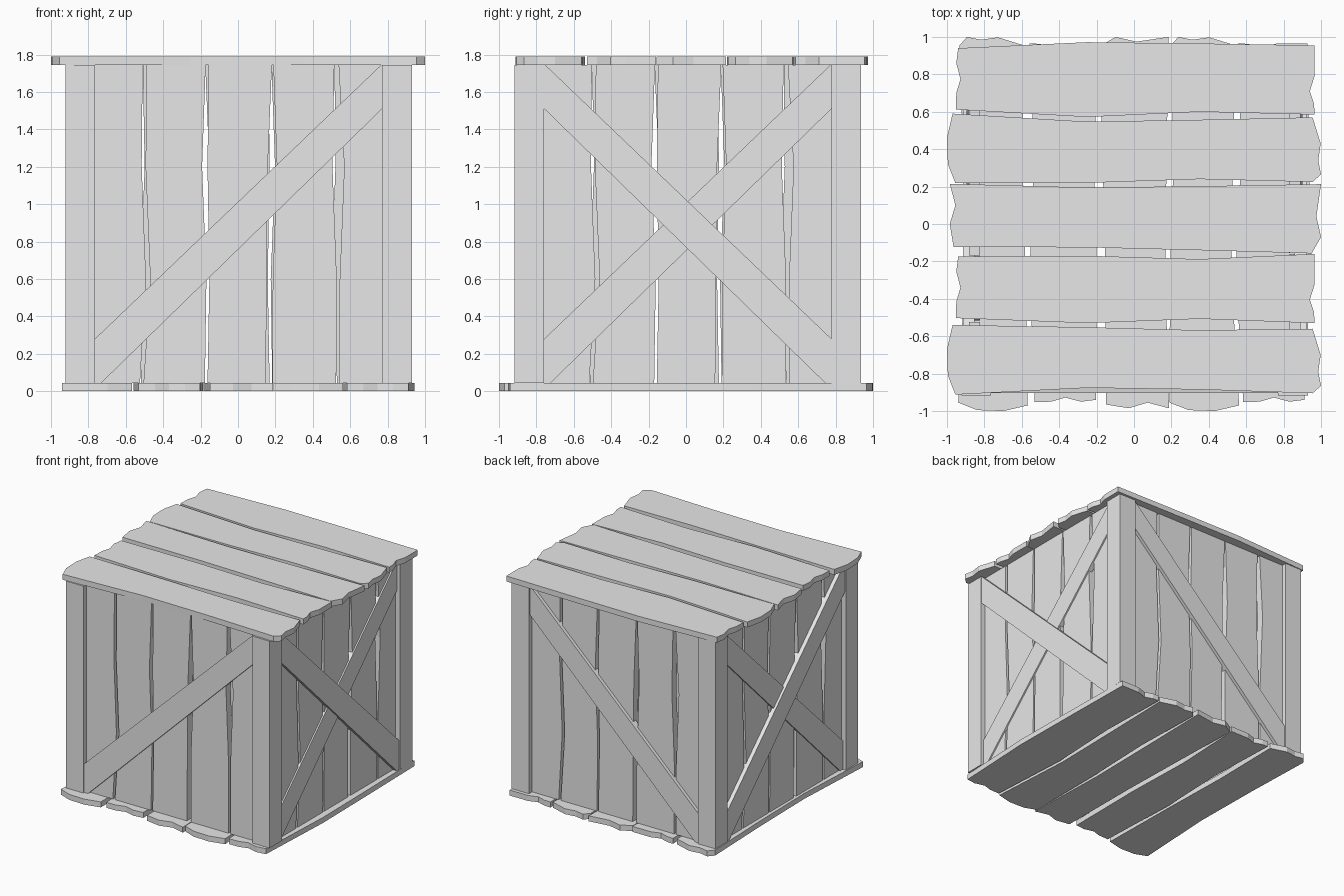
import bpy, bmesh
from mathutils import Matrix, Vector

if "Cube" in bpy.data.objects:
    bpy.data.objects.remove(bpy.data.objects["Cube"])

wood = bpy.data.materials.new("pale grey wood")
wood.diffuse_color = (0.8, 0.8, 0.8, 1)
wood.use_nodes = True
wood.node_tree.nodes["Principled BSDF"].inputs["Base Color"].default_value = wood.diffuse_color

Z0, Z1 = 0.045, 1.745      # wall bottom and top
H = 0.926                  # half width of the body
CENTRE = Matrix.Translation((0.003, 0.01, 0))


def prism(name, outline, to3d, d0, d1):
    """Extrude a 2D outline between two depths; to3d maps (a, b, depth) to space."""
    bm = bmesh.new()
    near = [bm.verts.new(to3d(a, b, d0)) for a, b in outline]
    far = [bm.verts.new(to3d(a, b, d1)) for a, b in outline]
    bm.faces.new(near)
    bm.faces.new(far[::-1])
    n = len(outline)
    for i in range(n):
        j = (i + 1) % n
        bm.faces.new((near[i], far[i], far[j], near[j]))
    bmesh.ops.recalc_face_normals(bm, faces=bm.faces)
    mesh = bpy.data.meshes.new(name)
    bm.to_mesh(mesh)
    bm.free()
    mesh.materials.append(wood)
    obj = bpy.data.objects.new(name, mesh)
    bpy.context.collection.objects.link(obj)
    return obj


# Corner posts
POST = 0.158
for sx in (-1, 1):
    for sy in (-1, 1):
        a, b = sx * H, sx * (H - POST)
        c, d = sy * H, sy * (H - POST)
        prism("corner_post", [(a, c), (b, c), (b, d), (a, d)],
              lambda x, y, z: CENTRE @ Vector((x, y, z)), Z0, Z1)

# Wall planks: each gap is (left edge, right edge) at four heights
LEVELS = (Z0, 0.6, 1.2, Z1)
GAPS = [
    ((-0.527, -0.508), (-0.495, -0.472), (-0.518, -0.497), (-0.513, -0.492)),
    ((-0.180, -0.166), (-0.172, -0.156), (-0.195, -0.166), (-0.176, -0.160)),
    ((0.146, 0.181), (0.150, 0.183), (0.156, 0.205), (0.178, 0.186)),
    ((0.522, 0.540), (0.525, 0.541), (0.502, 0.565), (0.512, 0.535)),
]
EDGE = 0.80
LEFT = [(-EDGE, -EDGE)] * 4
RIGHT = [(EDGE, EDGE)] * 4
BOUNDS = [LEFT] + GAPS + [RIGHT]

# Diagonal brace outline, rising to the right; sign -1 mirrors it
W = H - POST
BRACE = [(-W, Z0), (-W + 0.035, Z0), (W, 1.51), (W, Z1), (W - 0.005, Z1), (-W, 0.28)]


def wall(side, quarter_turns, braces):
    turn = CENTRE @ Matrix.Rotation(quarter_turns * 1.5707963, 4, 'Z')

    def to3d(u, z, depth):
        return turn @ Vector((u, -H + depth, z))

    for lo, hi in zip(BOUNDS, BOUNDS[1:]):
        left = [(g[1], z) for g, z in zip(lo, LEVELS)]
        right = [(g[0], z) for g, z in zip(hi, LEVELS)]
        prism(side + "_plank", left + right[::-1], to3d, 0.04, 0.10)
    for sign, depth in braces:
        prism(side + "_brace", [(sign * u, z) for u, z in BRACE], to3d, depth, 0.07)


wall("front", 0, [(1, 0.012)])
wall("right", 1, [(-1, 0.008), (1, 0.028)])
wall("back", 2, [(-1, 0.012)])
wall("left", 3, [(1, 0.008), (-1, 0.028)])

# Lid planks: lower edge, right ragged end, upper edge, left ragged end
XS = (-0.25, 0.35)


def short_plank(dy, low, high):
    right = [(0.965, 0.585 + dy), (0.963, 0.64 + dy), (0.94, 0.71 + dy), (0.965, 0.79 + dy),
             (0.965, 0.955 + dy - (0.0 if dy == 0 else 0.355 * 0.0))]
    left = [(-0.94, 0.94 + dy), (-0.95, 0.86 + dy), (-0.928, 0.775 + dy),
            (-0.95, 0.70 + dy), (-0.952, 0.612 + dy)]
    return list(zip(XS, low)) + right + list(zip(XS, high))[::-1] + left


def long_plank(dy, low, high):
    right = [(0.955, 0.225 + dy), (1.0, 0.265 + dy), (0.985, 0.34 + dy),
             (0.998, 0.43 + dy), (0.955, 0.57 + dy)]
    left = [(-0.97, 0.59 + dy), (-1.0, 0.46 + dy), (-0.995, 0.32 + dy), (-0.955, 0.218 + dy)]
    return list(zip(XS, low)) + right + list(zip(XS, high))[::-1] + left


middle = [(-0.25, -0.125), (0.35, -0.14), (0.95, -0.157), (1.0, -0.07), (0.975, 0.04),
          (1.0, 0.213), (0.35, 0.202), (-0.25, 0.195), (-0.985, 0.215),
          (-0.955, 0.10), (-0.985, 0.0), (-0.965, -0.122)]
PLANKS = [
    short_plank(0, (0.572, 0.60), (0.972, 0.965)),
    long_plank(0, (0.22, 0.24), (0.547, 0.557)),
    middle,
    short_plank(-1.115, (-0.53, -0.507), (-0.17, -0.188)),
    long_plank(-1.13, (-0.876, -0.885), (-0.552, -0.568)),
]
for outline in PLANKS:
    prism("lid_plank", outline, lambda x, y, z: Vector((x, y, z)), Z1, 1.79)
    # The floor is the lid turned over, so its planks run front to back
    prism("floor_plank", outline, lambda x, y, z: Vector((y - 0.028, x, z)), 0.0, Z0)
